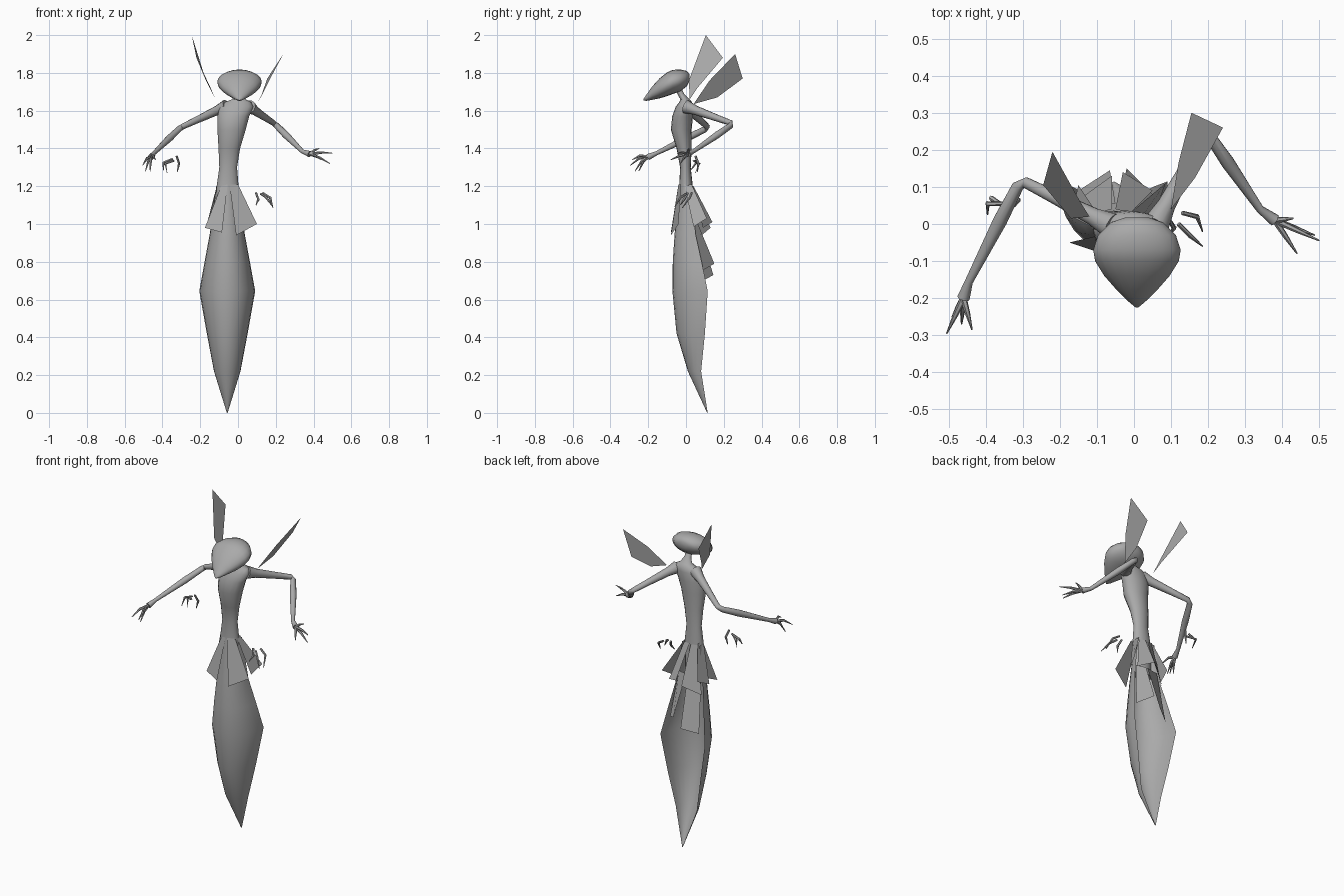
import bpy
import bmesh
from math import pi, sin, cos, radians
from mathutils import Vector

default_cube = bpy.data.objects.get("Cube")
if default_cube:
    bpy.data.objects.remove(default_cube, do_unlink=True)

# One plain grey for the whole figure
grey = bpy.data.materials.new("plain_grey")
grey.use_nodes = True
grey_colour = (.4, .4, .4, 1)
grey.diffuse_color = grey_colour
for node in grey.node_tree.nodes:
    if node.type == "BSDF_PRINCIPLED":
        node.inputs["Base Color"].default_value = grey_colour
        node.inputs["Roughness"].default_value = .8


def finish(name, bm, smooth=True, closed=True):
    if closed:
        bmesh.ops.recalc_face_normals(bm, faces=bm.faces)
    mesh = bpy.data.meshes.new(name)
    bm.to_mesh(mesh)
    bm.free()
    mesh.materials.append(grey)
    obj = bpy.data.objects.new(name, mesh)
    bpy.context.scene.collection.objects.link(obj)
    if smooth:
        bpy.ops.object.select_all(action="DESELECT")
        obj.select_set(True)
        bpy.context.view_layer.objects.active = obj
        bpy.ops.object.shade_smooth_by_angle(angle=radians(50))
    return obj


def loft(name, rings, closed=True):
    """Skin a row of equal rings; closed rings also get end caps."""
    bm = bmesh.new()
    rows = [[bm.verts.new(point) for point in ring] for ring in rings]
    for lower, upper in zip(rows, rows[1:]):
        count = len(lower)
        for i in range(count if closed else count - 1):
            j = (i + 1) % count
            bm.faces.new((lower[i], lower[j], upper[j], upper[i]))
    if closed:
        bm.faces.new(rows[0])
        bm.faces.new(rows[-1])
    return finish(name, bm, closed=closed)


def ellipse(centre, across, along, sides):
    steps = [2 * pi * i / sides for i in range(sides)]
    return [Vector(centre) + across * cos(a) + along * sin(a) for a in steps]


def tube(name, path, radii, sides=8):
    points = [Vector(p) for p in path]
    rings = []
    for i, point in enumerate(points):
        before = points[max(i - 1, 0)]
        after = points[min(i + 1, len(points) - 1)]
        direction = (after - before).normalized()
        across = direction.cross(Vector((.1, .2, 1))).normalized()
        along = direction.cross(across)
        rings.append(ellipse(point, across * radii[i], along * radii[i], sides))
    return loft(name, rings)


def sheet(name, *corners):
    bm = bmesh.new()
    bm.faces.new([bm.verts.new(corner) for corner in corners])
    return finish(name, bm, smooth=False, closed=False)


X, Y, Z = Vector((1, 0, 0)), Vector((0, 1, 0)), Vector((0, 0, 1))

# Head: depth, height, half width, half height, from the back to the chin tip
head_sections = [
    (.018, 1.775, .03, .018), (.005, 1.77, .07, .04), (-.03, 1.76, .105, .058),
    (-.07, 1.752, .118, .064), (-.1, 1.74, .113, .063), (-.14, 1.718, .088, .053),
    (-.18, 1.692, .053, .035), (-.21, 1.668, .022, .016), (-.225, 1.658, .004, .004),
]
loft("head", [ellipse((.008, y, z), X * width, Z * height, 20)
              for y, z, width, height in head_sections])

# Torso with neck: height, centre x, centre y, half width, half depth
torso_sections = [
    (1.0, -.06, -.005, .06, .035), (1.2, -.055, 0, .058, .036),
    (1.3, -.052, -.003, .047, .028), (1.4, -.046, -.01, .057, .04),
    (1.5, -.034, -.025, .075, .055), (1.57, -.025, -.018, .084, .055),
    (1.62, -.008, -.01, .09, .045), (1.645, 0, -.002, .07, .034),
    (1.66, .004, -.005, .036, .025), (1.69, .006, -.028, .019, .018),
    (1.73, .006, -.05, .022, .02),
]
loft("torso", [ellipse((x, y, z), X * width, Y * depth, 16)
               for z, x, y, width, depth in torso_sections])

# Long leaf-shaped gown, open at the back: height, half width, front, back
gown_sections = [
    (1.2, .058, -.037, .035), (.95, .092, -.06, .05), (.8, .12, -.07, .083),
    (.645, .148, -.072, .115), (.42, .108, -.05, .1), (.22, .07, .01, .08),
    (0, .002, .112, .115),
]
angles = [pi * i / 12 for i in range(13)]
loft("gown", [[(-.057 + width * cos(a), back + (front - back) * sin(a), z)
               for a in angles]
              for z, width, front, back in gown_sections], closed=False)

# Skirt petals hanging from the hips
sheet("front_right_petal", (-.09, -.03, 1.2), (-.055, -.04, 1.21),
      (-.085, -.08, .955), (-.175, -.05, .98))
sheet("front_left_petal", (-.045, -.04, 1.21), (0, -.025, 1.21),
      (.1, -.04, 1), (-.01, -.08, .94))
sheet("side_left_petal", (0, -.01, 1.21), (-.01, .03, 1.21),
      (.085, .11, 1.03), (.06, .04, .985))
sheet("side_right_petal", (-.11, -.01, 1.21), (-.1, .03, 1.21),
      (-.15, .105, 1.02), (-.17, .02, .98))
sheet("back_left_petal", (-.01, .03, 1.2), (-.05, .04, 1.2),
      (-.03, .14, 1.01), (.05, .09, .98))
sheet("back_right_petal", (-.06, .04, 1.2), (-.1, .03, 1.2),
      (-.15, .065, .925), (-.06, .13, .98))
sheet("lower_left_petal", (.02, .04, 1.02), (-.04, .055, 1.02),
      (-.02, .15, .79), (.05, .08, .75))
sheet("lower_right_petal", (-.05, .055, 1.02), (-.13, .04, 1.02),
      (-.15, .09, .7), (-.065, .145, .73))

# Wings
sheet("right_wing", (-.12, .02, 1.66), (-.17, .015, 1.76), (-.245, .105, 2),
      (-.22, .195, 1.88), (-.145, .06, 1.72))
sheet("left_wing", (.1, .04, 1.635), (.165, .125, 1.76), (.24, .26, 1.9),
      (.155, .3, 1.77), (.12, .165, 1.67))


def arm(side, shoulder, elbow, wrist, palm):
    s, e, w = Vector(shoulder), Vector(elbow), Vector(wrist)
    path = [s, s.lerp(e, .2), s.lerp(e, .6), s.lerp(e, .95),
            e.lerp(w, .06), e.lerp(w, .4), w, palm]
    tube(side + "_arm", path, [.036, .025, .019, .015, .016, .019, .011, .017], 10)


def fingers(name, root, tips, lift):
    for number, tip in enumerate(tips):
        start, end = Vector(root), Vector(tip)
        knuckle = start.lerp(end, .5) + Z * lift
        tube(f"{name}_{number}", [start, knuckle, end], [.009, .007, .002], 6)


# Arms and hands
right_palm, left_palm = (-.46, -.2, 1.355), (.38, .01, 1.37)
arm("right", (-.06, -.005, 1.625), (-.305, .118, 1.51), (-.445, -.155, 1.375), right_palm)
arm("left", (.06, 0, 1.62), (.195, .25, 1.53), (.34, .04, 1.385), left_palm)
fingers("right_finger", right_palm,
        [(-.505, -.295, 1.31), (-.49, -.25, 1.28), (-.465, -.27, 1.28),
         (-.437, -.285, 1.34)], .015)
fingers("left_finger", left_palm,
        [(.5, -.045, 1.375), (.487, -.03, 1.32), (.44, -.08, 1.34),
         (.43, .015, 1.4)], .006)

# Loose curled claws floating beside the body
claws = {
    "right_claw": [
        [(-.325, .05, 1.36), (-.312, .065, 1.32), (-.322, .06, 1.275)],
        [(-.34, .04, 1.335), (-.385, .07, 1.32), (-.375, .05, 1.27)],
        [(-.345, .055, 1.345), (-.395, .055, 1.325), (-.395, .025, 1.285)],
    ],
    "left_claw": [
        [(.095, .01, 1.165), (.108, -.01, 1.13), (.095, -.03, 1.1)],
        [(.13, .03, 1.165), (.17, .02, 1.14), (.185, -.02, 1.085)],
        [(.12, 0, 1.16), (.15, -.03, 1.14), (.185, -.06, 1.09)],
    ],
}
for name, paths in claws.items():
    for number, path in enumerate(paths):
        tube(f"{name}_{number}", path, [.006, .007, .002], 6)
